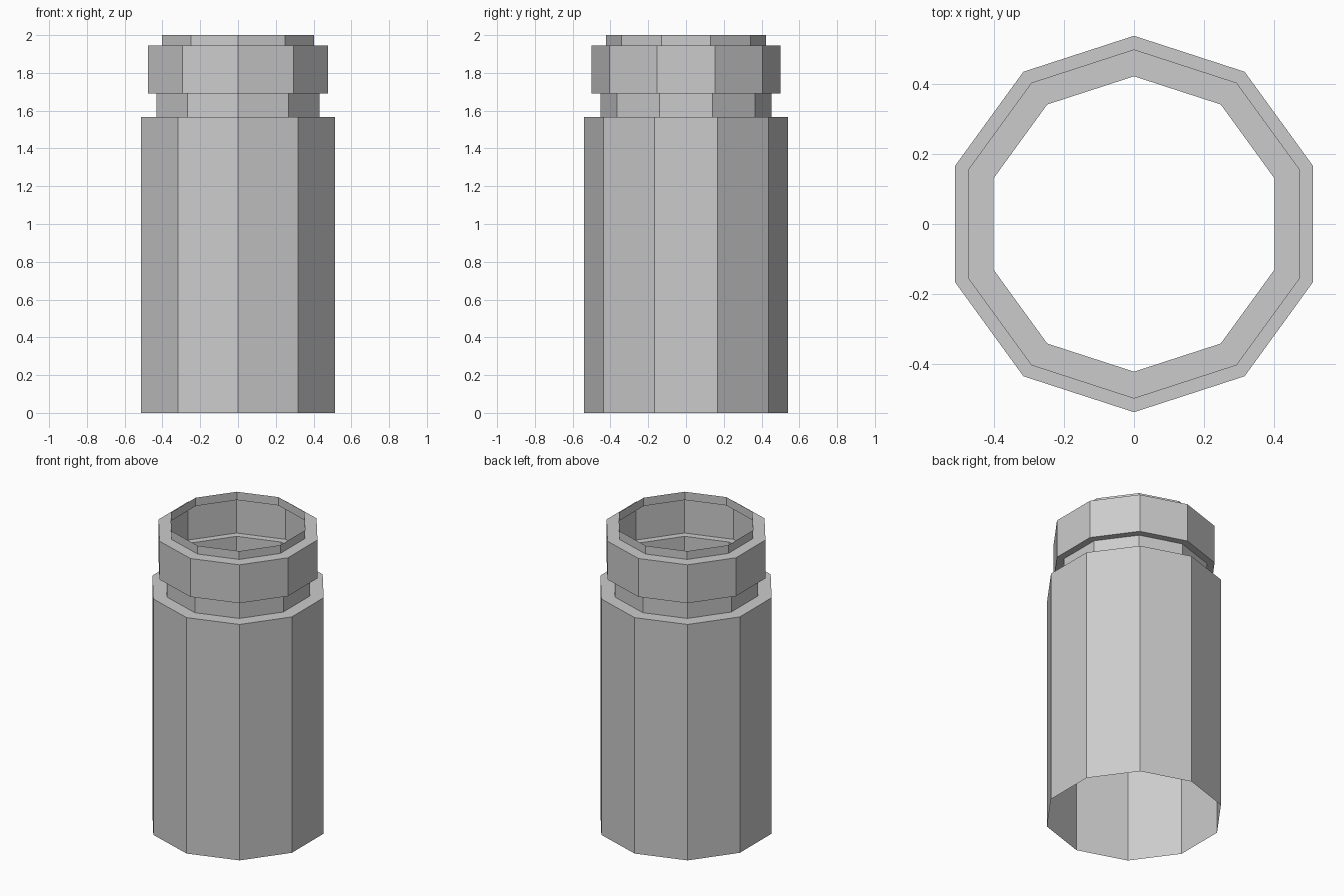
import bpy, bmesh, math

if "Cube" in bpy.data.objects:
    bpy.data.objects.remove(bpy.data.objects["Cube"])

SIDES = 10

# Stepped outline of the open shell: (corner radius, height), bottom to top
PROFILE = [
    (0.539, 0.0), (0.539, 1.567),      # body
    (0.453, 1.567), (0.453, 1.69),     # recessed neck
    (0.50, 1.69), (0.50, 1.945),       # collar
    (0.423, 1.945), (0.423, 2.0),      # lip
]


def lathe(name, profile, sides):
    """Thin open shell with flat sides and corners on the y axis."""
    bm = bmesh.new()
    rings = []
    for r, z in profile:
        angles = [math.pi / 2 + 2 * math.pi * i / sides for i in range(sides)]
        rings.append([bm.verts.new((r * math.cos(a), r * math.sin(a), z)) for a in angles])
    for low, high in zip(rings, rings[1:]):
        for i in range(sides):
            j = (i + 1) % sides
            bm.faces.new((low[i], low[j], high[j], high[i]))
    mesh = bpy.data.meshes.new(name)
    bm.to_mesh(mesh)
    bm.free()
    obj = bpy.data.objects.new(name, mesh)
    bpy.context.collection.objects.link(obj)
    return obj


# Hollow container, open at both ends
lathe("canister_shell", PROFILE, SIDES)
